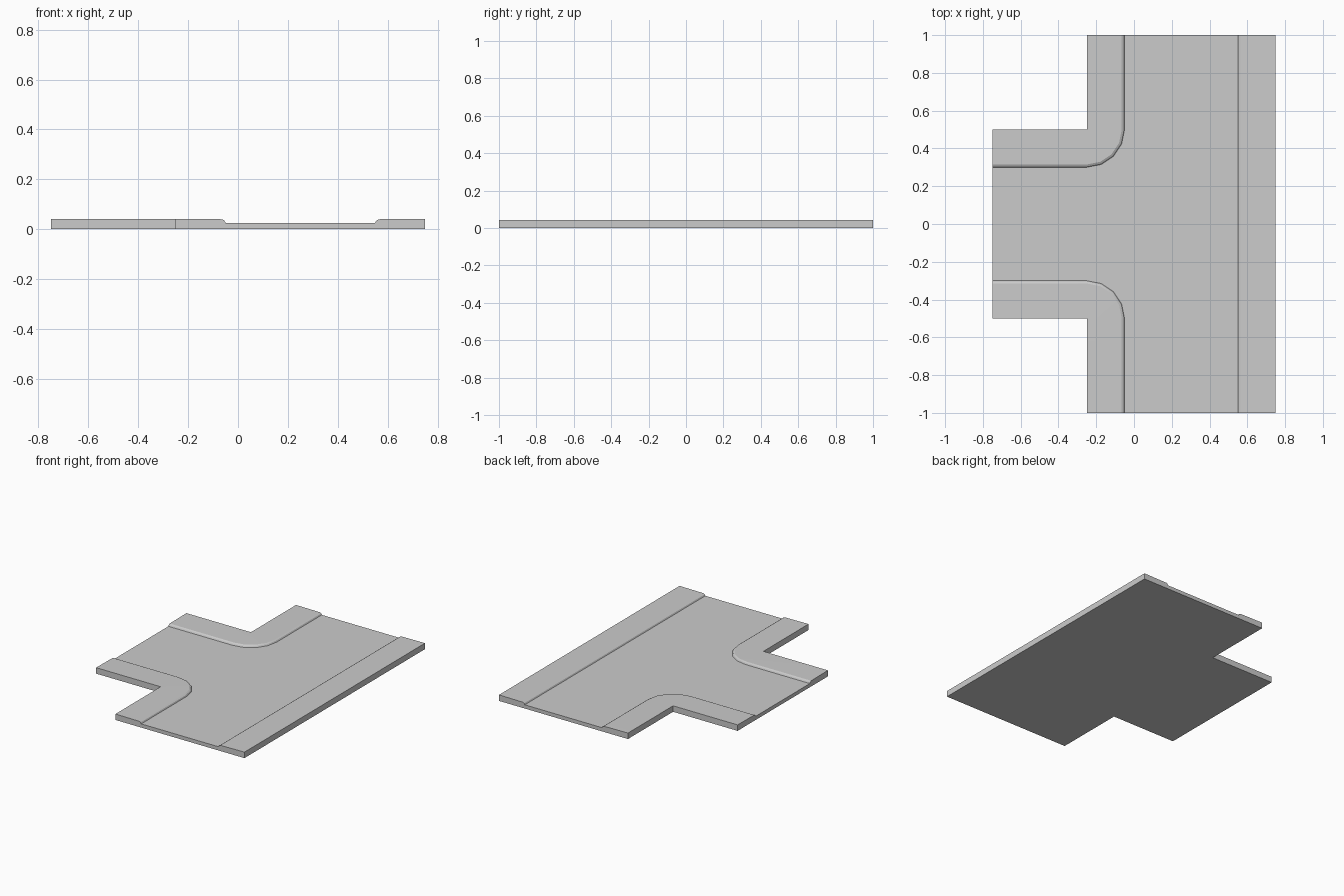
import bpy, bmesh
from math import sin, cos, pi, radians

if "Cube" in bpy.data.objects:
    bpy.data.objects.remove(bpy.data.objects["Cube"])

ROAD_Z = 0.026
# pavement cross-section: (distance from outer edge, height)
PROFILE = [(0, 0), (0, 0.042), (0.185, 0.04), (0.195, 0.035), (0.2, ROAD_Z)]
ARC_STEPS = 4

bm = bmesh.new()


def corner_path(d, z, side):
    """Line along the side arm, round the corner, along the main road."""
    arc = [i * pi / 2 / ARC_STEPS for i in range(ARC_STEPS + 1)]
    pts = [(-0.75, 0.5 - d)]
    pts += [(-0.25 + d * sin(a), 0.5 - d * cos(a)) for a in arc] if d else [(-0.25, 0.5)] * len(arc)
    pts.append((-0.25 + d, 1))
    return [bm.verts.new((x, side * y, z)) for x, y in pts]


def straight_path(d, z):
    return [bm.verts.new((0.75 - d, y, z)) for y in (-1, 1)]


def loft(rows):
    for a, b in zip(rows, rows[1:]):
        for i in range(len(a) - 1):
            bm.faces.new((a[i], a[i + 1], b[i + 1], b[i]))


# pavements: two rounded corners and one straight side
back = [corner_path(d, z, 1) for d, z in PROFILE]
front = [corner_path(d, z, -1) for d, z in PROFILE]
right = [straight_path(d, z) for d, z in PROFILE]
for rows in (back, front, right):
    loft(rows)

# road surface between the kerbs
bm.faces.new(front[-1] + right[-1] + back[-1][::-1])
# underside (one vertex per outline corner)
outline = lambda row: [row[0], row[1], row[-1]]
bm.faces.new(outline(front[0]) + right[0] + outline(back[0])[::-1])

# weld the collapsed corner, then close the three road ends
bmesh.ops.remove_doubles(bm, verts=bm.verts[:], dist=1e-5)
loose = [v for v in bm.verts if not v.link_faces]
bmesh.ops.delete(bm, geom=loose, context='VERTS')
bmesh.ops.holes_fill(bm, edges=[e for e in bm.edges if e.is_boundary], sides=0)
bmesh.ops.recalc_face_normals(bm, faces=bm.faces[:])

mesh = bpy.data.meshes.new("road_junction")
bm.to_mesh(mesh)
bm.free()
junction = bpy.data.objects.new("road_junction", mesh)
bpy.context.collection.objects.link(junction)
bpy.context.view_layer.objects.active = junction
junction.select_set(True)
bpy.ops.object.shade_smooth_by_angle(angle=radians(25))
